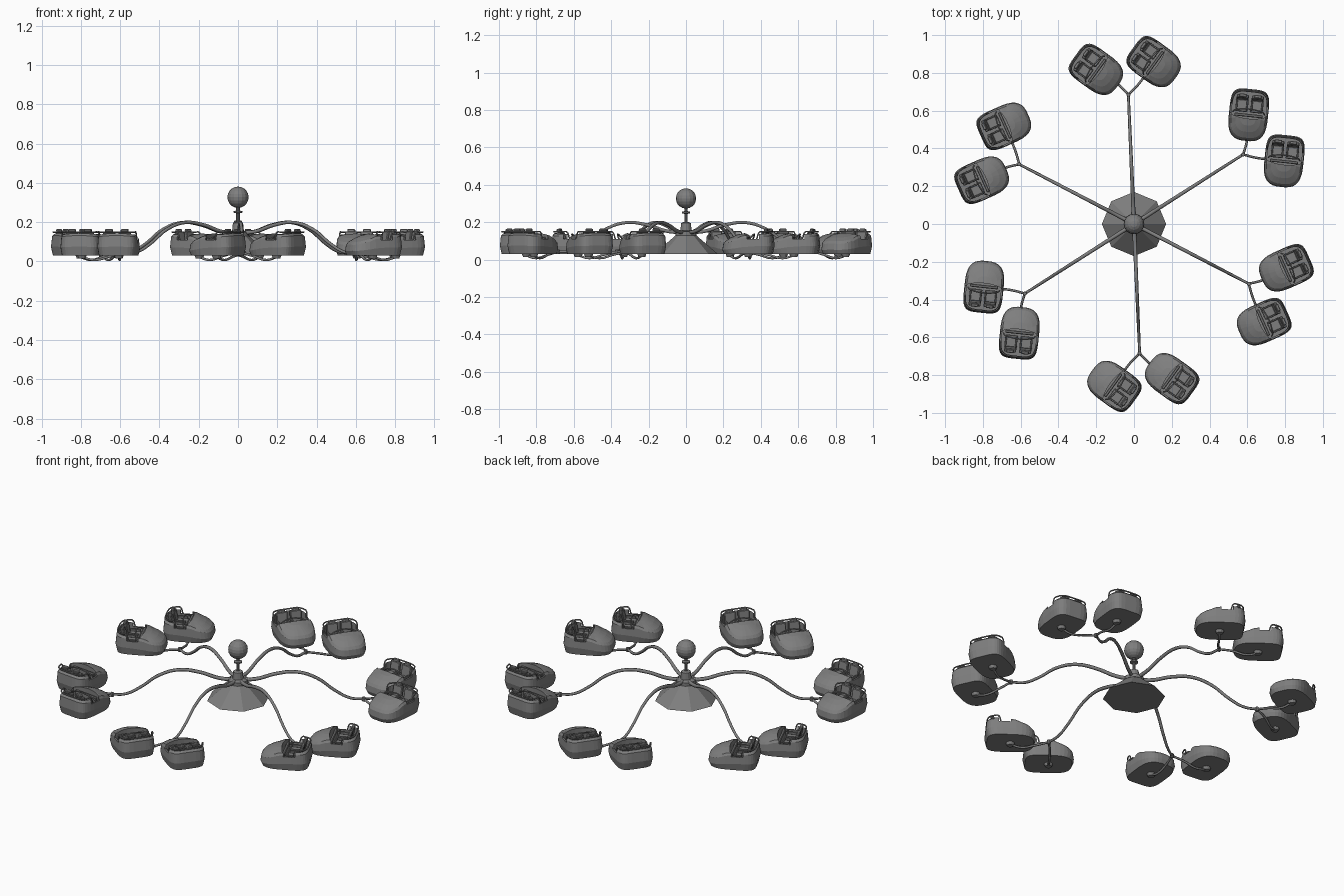
import bpy, bmesh
from math import sin, cos, pi, radians, copysign
from mathutils import Matrix, Vector

old = bpy.data.objects.get("Cube")
if old:
    bpy.data.objects.remove(old)

grey = bpy.data.materials.new("mid grey")
grey.use_nodes = True
colour = (0.21, 0.21, 0.21, 1)
grey.diffuse_color = colour
grey.node_tree.nodes["Principled BSDF"].inputs["Base Color"].default_value = colour

HALF_L, HALF_W = 0.138, 0.104


def place(name, data, matrix=Matrix()):
    ob = bpy.data.objects.new(name, data)
    bpy.context.scene.collection.objects.link(ob)
    ob.matrix_world = matrix
    if not data.materials:
        data.materials.append(grey)
    return ob


def finish(name, bm):
    bmesh.ops.recalc_face_normals(bm, faces=bm.faces)
    mesh = bpy.data.meshes.new(name)
    bm.to_mesh(mesh)
    bm.free()
    return mesh


def loft(name, rings):
    """Closed skin through rings of equal length, capped at both ends."""
    bm = bmesh.new()
    loops = [[bm.verts.new(p) for p in ring] for ring in rings]
    n = len(rings[0])
    for a, b in zip(loops, loops[1:]):
        for i in range(n):
            j = (i + 1) % n
            bm.faces.new((a[i], a[j], b[j], b[i]))
    bm.faces.new(loops[0])
    bm.faces.new(loops[-1])
    return finish(name, bm)


def lathe(name, profile, sides):
    return loft(name, [[(r * cos(2 * pi * i / sides), r * sin(2 * pi * i / sides), z)
                        for i in range(sides)] for r, z in profile])


def box(bm, centre, size, tilt=0, bevel=0.004):
    m = Matrix.Translation(centre) @ Matrix.Rotation(tilt, 4, 'Y') @ Matrix.Diagonal((*size, 1))
    verts = bmesh.ops.create_cube(bm, size=1, matrix=m)["verts"]
    if bevel:
        edges = list({e for v in verts for e in v.link_edges})
        bmesh.ops.bevel(bm, geom=edges, offset=bevel, segments=1, affect='EDGES')


def tube(name, points, radius, taper=1.0):
    curve = bpy.data.curves.new(name, 'CURVE')
    curve.dimensions = '3D'
    curve.bevel_depth = radius
    curve.bevel_resolution = 1
    curve.resolution_u = 6
    curve.use_fill_caps = True
    spline = curve.splines.new('BEZIER')
    spline.bezier_points.add(len(points) - 1)
    for i, (bp, p) in enumerate(zip(spline.bezier_points, points)):
        bp.co = p
        bp.handle_left_type = bp.handle_right_type = 'AUTO'
        bp.radius = 1 + (taper - 1) * i / (len(points) - 1)
    return curve


# Car plan: boxy at the back, rounder at the nose (+x)
def outline(scale, count=32):
    pts = []
    for i in range(count):
        t = 2 * pi * (i + 0.5) / count
        c, s = cos(t), sin(t)
        e = 0.68 if c > 0 else 0.45
        pts.append((copysign(abs(c) ** e, c) * HALF_L * scale,
                    copysign(abs(s) ** e, s) * HALF_W * scale))
    return pts


def deck(x, y):
    u = max(x / HALF_L, 0)
    return 0.143 - 0.055 * u * u - (0.8 + 1.8 * min(u * 3, 1)) * y * y


def make_car_body():
    rings = []
    for scale, f in ((0.93, 0), (1, 0.4), (0.96, 0.9), (0.88, 1), (0.65, 1), (0.4, 1), (0.15, 1)):
        rings.append([(x, y, 0.03 + f * (deck(x, y) - 0.03)) for x, y in outline(scale)])
    body = place("car_shell", loft("car_shell", rings))
    # Cockpit well and lowered sides
    well = [(min(x, 0.02 - 2 * y * y), y) for x, y in outline(0.88)]
    cutters = [loft("cockpit_cutter", [[(x, y, z) for x, y in well] for z in (0.06, 0.3)])]
    bm = bmesh.new()
    box(bm, (-0.035, 0, 0.2), (0.065, 0.4, 0.18), bevel=0)
    cutters.append(finish("side_cutter", bm))
    helpers = []
    for mesh in cutters:
        helper = place(mesh.name, mesh)
        helper.hide_render = True
        mod = body.modifiers.new("cut", 'BOOLEAN')
        mod.operation = 'DIFFERENCE'
        mod.solver = 'EXACT'
        mod.object = helper
        helpers.append(helper)
    bpy.context.view_layer.update()
    dg = bpy.context.evaluated_depsgraph_get()
    result = bpy.data.meshes.new_from_object(body.evaluated_get(dg))
    for ob in helpers + [body]:
        bpy.data.objects.remove(ob)
    return result


def make_seats():
    bm = bmesh.new()
    for y in (-0.04, 0.04):
        box(bm, (-0.047, y, 0.078), (0.065, 0.066, 0.035))
        box(bm, (-0.09, y, 0.112), (0.018, 0.064, 0.08), radians(-10))
        box(bm, (-0.1, y, 0.156), (0.018, 0.04, 0.018), radians(-10))
        for side in (-0.028, 0.028):
            box(bm, (-0.05, y + side, 0.102), (0.055, 0.009, 0.014), bevel=0.002)
    box(bm, (0.002, 0, 0.095), (0.016, 0.15, 0.05))
    return finish("seats", bm)


rim = [(x, y, 0.149) for x, y in outline(0.92) if x < -0.06]
rim = [(-0.055, rim[0][1], 0.11)] + rim + [(-0.055, rim[-1][1], 0.11)]
car_parts = {
    "car_body": make_car_body(),
    "car_seats": make_seats(),
    "car_back_rail": tube("car_back_rail", rim, 0.004),
    "car_lap_bar": tube("car_lap_bar", [(-0.01, -0.085, 0.1), (-0.022, -0.07, 0.12),
                                        (-0.022, 0.07, 0.12), (-0.01, 0.085, 0.1)], 0.004),
    "car_pivot": lathe("car_pivot", [(0.018, 0.014), (0.025, 0.032)], 10),
}

# Arm and fork shapes, shared by all six arms
arm = tube("arm", [(0.02, 0, 0.145), (0.1, 0, 0.152), (0.21, 0, 0.186), (0.32, 0, 0.198),
                   (0.43, 0, 0.163), (0.53, 0, 0.09), (0.61, 0, 0.048), (0.685, 0, 0.042)],
           0.011, 0.65)
joint = Vector((0.578, 0.368, 0.042))
car_spots = {"first": Vector((0.606, 0.577, 0)), "second": Vector((0.794, 0.333, 0))}
bends = {"first": Vector((0.598, 0.44, 0.026)), "second": Vector((0.65, 0.35, 0.026))}
forks = {}
for key, spot in car_spots.items():
    low = bends[key].lerp(spot, 0.55)
    low.z = 0.0075
    forks[key] = tube("fork_" + key, [joint, bends[key], low, spot + Vector((0, 0, 0.022))], 0.0065)
collar = lathe("arm_joint", [(0.009, 0.03), (0.011, 0.035), (0.011, 0.049), (0.009, 0.054)], 8)

for k in range(6):
    turn = Matrix.Rotation(radians(60 * k), 4, 'Z')
    place(f"arm_{k + 1}", arm, turn @ Matrix.Rotation(radians(32.5), 4, 'Z'))
    place(f"arm_joint_{k + 1}", collar, turn @ Matrix.Translation((joint.x, joint.y, 0)))
    for key, spot in car_spots.items():
        place(f"fork_{key}_{k + 1}", forks[key], turn)
        seat = turn @ Matrix.Translation(spot) @ Matrix.Rotation(radians(-96), 4, 'Z')
        for part, data in car_parts.items():
            place(f"{part}_{key}_{k + 1}", data, seat)

# Centre: eight-sided base, hub, post and ball
place("base", lathe("base", [(0.17, 0.03), (0.055, 0.13)], 8))
place("hub", lathe("hub", [(0.055, 0.13), (0.055, 0.15), (0.03, 0.155), (0.026, 0.195),
                           (0.016, 0.2)], 12))
place("post", lathe("post", [(0.009, 0.19), (0.009, 0.245), (0.022, 0.248), (0.022, 0.256),
                             (0.009, 0.259), (0.009, 0.29)], 10))
bm = bmesh.new()
bmesh.ops.create_uvsphere(bm, u_segments=16, v_segments=10, radius=0.054,
                          matrix=Matrix.Translation((0, 0, 0.327)))
place("ball", finish("ball", bm))
